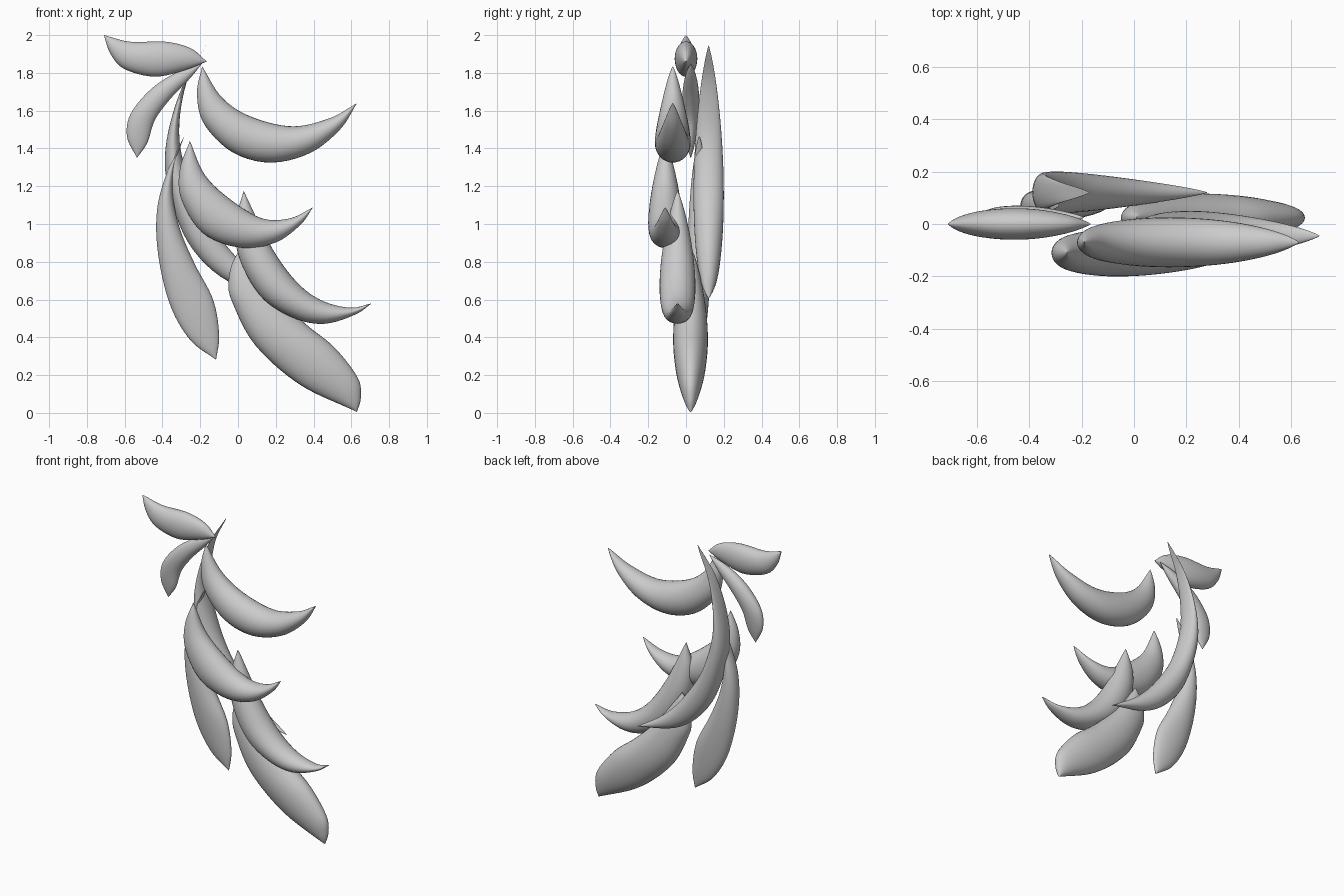
import bpy, bmesh, math
from mathutils import Vector

if "Cube" in bpy.data.objects:
    bpy.data.objects.remove(bpy.data.objects["Cube"])

RINGS, SIDES = 48, 32


def resample(points, ts):
    """Smooth curve through x/z points, sampled by relative arc length."""
    p = [Vector(q) for q in points]
    p = [2 * p[0] - p[1]] + p + [2 * p[-1] - p[-2]]
    fine = []
    for i in range(1, len(p) - 2):
        a, b, c, d = p[i - 1:i + 3]
        for k in range(24):
            u = k / 24
            fine.append(0.5 * (2 * b + (c - a) * u + (2 * a - 5 * b + 4 * c - d) * u ** 2
                               + (3 * b - a - 3 * c + d) * u ** 3))
    fine.append(p[-2])
    dist = [0.0]
    for a, b in zip(fine, fine[1:]):
        dist.append(dist[-1] + (b - a).length)
    out, j = [], 0
    for t in ts:
        s = t * dist[-1]
        while j < len(fine) - 2 and dist[j + 1] < s:
            j += 1
        f = (s - dist[j]) / (dist[j + 1] - dist[j])
        out.append(fine[j].lerp(fine[j + 1], f))
    return out


def leaf(name, y, depth, edge_a, edge_b, power=0.8):
    """Pointed solid leaf: oval sections strung between two outline edges."""
    ts = [(1 - math.cos(math.pi * i / RINGS)) / 2 for i in range(RINGS + 1)]
    ea, eb = resample(edge_a, ts), resample(edge_b, ts)
    bm = bmesh.new()
    rings = []
    for t, a, b in list(zip(ts, ea, eb))[1:-1]:
        mid, half = (a + b) / 2, (a - b) / 2
        h = depth * math.sin(math.pi * t) ** power
        ring = []
        for k in range(SIDES):
            ang = 2 * math.pi * k / SIDES
            q = mid + half * math.cos(ang)
            ring.append(bm.verts.new((q.x, y + h * math.sin(ang), q.y)))
        rings.append(ring)
    tips = [bm.verts.new((e.x, y, e.y)) for e in (ea[0], ea[-1])]
    for k in range(SIDES):
        n = (k + 1) % SIDES
        for r, s in zip(rings, rings[1:]):
            bm.faces.new((r[k], r[n], s[n], s[k]))
        bm.faces.new((tips[0], rings[0][n], rings[0][k]))
        bm.faces.new((tips[1], rings[-1][k], rings[-1][n]))
    bmesh.ops.recalc_face_normals(bm, faces=bm.faces)
    for f in bm.faces:
        f.smooth = True
    mesh = bpy.data.meshes.new(name)
    bm.to_mesh(mesh)
    bm.free()
    bpy.context.collection.objects.link(bpy.data.objects.new(name, mesh))


# Two leaves at the top left
leaf("upper_head_leaf", 0, 0.06,
     [(-.71, 2), (-.57, 1.965), (-.385, 1.965), (-.25, 1.93), (-.165, 1.86)],
     [(-.71, 2), (-.675, 1.9), (-.6, 1.82), (-.44, 1.78), (-.28, 1.815), (-.165, 1.86)])
leaf("lower_head_leaf", 0.025, 0.045,
     [(-.19, 1.85), (-.33, 1.8), (-.465, 1.71), (-.57, 1.58), (-.587, 1.46), (-.535, 1.35)],
     [(-.19, 1.85), (-.255, 1.77), (-.36, 1.66), (-.44, 1.55), (-.48, 1.43), (-.535, 1.35)])

# Long curved spine at the back
leaf("spine", 0.12, 0.08,
     [(-.17, 1.945), (-.31, 1.69), (-.385, 1.39), (-.36, 1.15), (-.25, .88), (-.04, .69), (.28, .605)],
     [(-.17, 1.945), (-.275, 1.74), (-.31, 1.45), (-.23, 1.15), (-.08, .91), (.08, .74), (.28, .605)])

# Three crescents
leaf("top_crescent", -0.07, 0.095,
     [(-.19, 1.835), (-.217, 1.69), (-.18, 1.53), (-.03, 1.38), (.17, 1.325), (.38, 1.375), (.54, 1.5), (.63, 1.64)],
     [(-.19, 1.835), (-.085, 1.67), (.065, 1.57), (.285, 1.517), (.485, 1.56), (.63, 1.64)])
leaf("middle_crescent", -0.11, 0.09,
     [(-.255, 1.44), (-.308, 1.29), (-.3, 1.13), (-.185, .95), (.01, .875), (.195, .9), (.33, .995), (.397, 1.088)],
     [(-.255, 1.44), (-.175, 1.26), (-.04, 1.13), (.127, 1.03), (.275, 1.03), (.397, 1.088)])
leaf("lower_crescent", -0.045, 0.095,
     [(.03, 1.175), (-.015, 1), (.01, .81), (.127, .61), (.3, .5), (.46, .472), (.62, .52), (.708, .58)],
     [(.03, 1.175), (.17, .89), (.3, .705), (.433, .6), (.59, .557), (.708, .58)])

# Two legs
leaf("left_leg", 0.07, 0.06,
     [(-.285, 1.465), (-.37, 1.29), (-.428, 1.08), (-.423, .84), (-.36, .573), (-.254, .387), (-.116, .281)],
     [(-.285, 1.465), (-.333, 1.315), (-.345, 1.156), (-.306, .97), (-.227, .785), (-.132, .6), (-.1, .414), (-.116, .281)], 0.7)
leaf("right_leg", 0.024, 0.092,
     [(.01, .87), (-.035, .78), (-.05, .68), (-.03, .585), (.09, .36), (.327, .15), (.63, .005)],
     [(.01, .87), (.1, .75), (.222, .6), (.365, .465), (.512, .345), (.634, .186), (.65, .08), (.63, .005)], 0.7)
